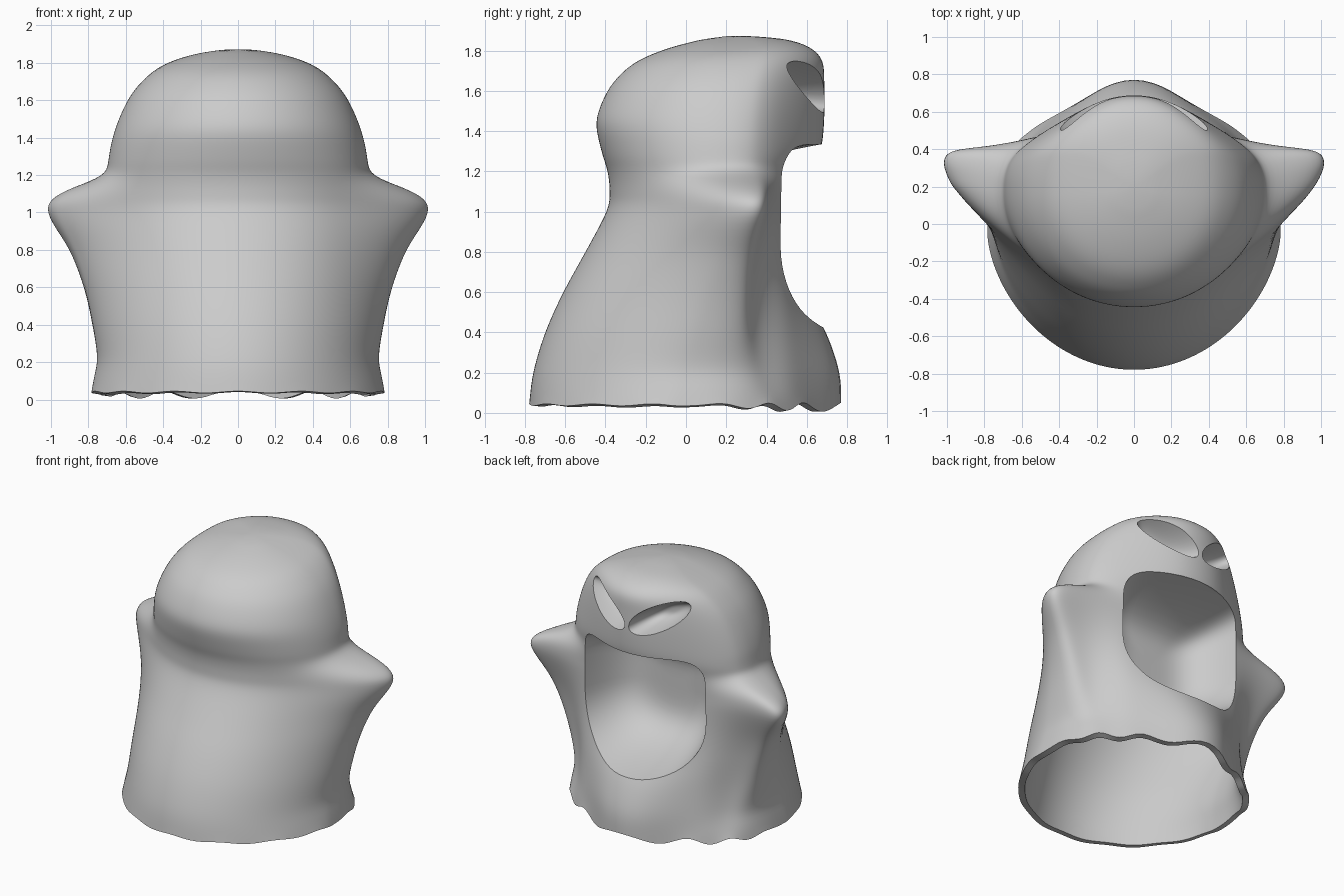
import bpy, bmesh, math
from mathutils import Vector
from mathutils.bvhtree import BVHTree

cube = bpy.data.objects.get("Cube")
if cube:
    bpy.data.objects.remove(cube)

grey = bpy.data.materials.new("cloth grey")
grey.use_nodes = True
grey.diffuse_color = (0.6, 0.6, 0.6, 1)
grey.node_tree.nodes["Principled BSDF"].inputs["Base Color"].default_value = (0.6, 0.6, 0.6, 1)

# Rows of the sheet: height, half width, front y, back centre y, back corner y, arm reach
ROWS = [
    (0.04, .785, -.78, .78, .61, 0), (0.2, .752, -.76, .77, .57, 0),
    (0.4, .735, -.70, .70, .53, .05), (0.6, .715, -.61, .59, .53, .12),
    (0.8, .70, -.50, .53, .53, .215), (1.0, .70, -.395, .52, .52, .335),
    (1.1, .70, -.38, .54, .51, .27), (1.2, .70, -.39, .60, .49, .03),
    (1.3, .69, -.42, .67, .48, 0), (1.45, .655, -.447, .69, .47, 0),
    (1.6, .585, -.40, .69, .46, 0), (1.7, .50, -.33, .68, .44, 0),
    (1.77, .40, -.23, .62, .42, 0), (1.82, .25, -.08, .50, .38, 0),
    (1.85, .10, .08, .32, .28, 0),
]
COLS, STEPS = 80, 3


def spline(a, b, c, d, t):
    return b + .5 * t * (c - a + t * (2*a - 5*b + 4*c - d + t * (3*(b - c) + d - a)))


def smooth_rows():
    out = []
    for i in range(len(ROWS) - 1):
        quad = [ROWS[min(max(i + k, 0), len(ROWS) - 1)] for k in (-1, 0, 1, 2)]
        for s in range(STEPS):
            out.append([spline(*v, s / STEPS) for v in zip(*quad)])
    return out + [list(ROWS[-1])]


def sheet_point(row, i, hem):
    z, w, front, back, corner, arm = row
    t = math.tau * i / COLS
    c, s = math.cos(t), math.sin(t)
    mid = -.05 + .22 * min(z, 1)
    if s > 0:
        # squarish back with a central bulge and a fold beside it
        x = w * math.copysign(abs(c) ** .75, c)
        y = mid + (corner - mid) * s ** .75
        width = .28 + .18 * min(z / .6, 1)
        y += (back - corner) * math.exp(-(x / width) ** 2) * min(1, s * 3)
        fold = math.sin(math.pi * min(max(z / 1.25, 0), 1))
        y -= .06 * fold * math.exp(-((abs(x) - .61) / .08) ** 2)
    else:
        x = w * c
        y = mid - (mid - front) * (-s) ** (1 + .18 * max(0, 1 - z))
    # stubby arms drawn out of the sides
    a = math.degrees(math.atan2(s, abs(c))) - 18
    pull = arm * math.exp(-abs(a / (38 if a < 0 else 24)) ** 2.4)
    x += math.copysign(pull, c)
    y += pull * .2
    # wavy hem and tilted crown
    if hem:
        z += (.006 + .022 * max(0, s)) * math.cos(14 * (t - math.pi / 2)) - .012 * max(0, s)
    z += .07 * y * min(max((z - 1.4) / .3, 0), 1)
    return x, y, z


def make_object(name, bm):
    bmesh.ops.recalc_face_normals(bm, faces=bm.faces)
    mesh = bpy.data.meshes.new(name)
    bm.to_mesh(mesh)
    bm.free()
    mesh.materials.append(grey)
    obj = bpy.data.objects.new(name, mesh)
    bpy.context.collection.objects.link(obj)
    return obj


def bridge(bm, rings, tip):
    for lo, hi in zip(rings, rings[1:]):
        for i in range(len(lo)):
            k = (i + 1) % len(lo)
            bm.faces.new((lo[i], lo[k], hi[k], hi[i]))
    end = bm.verts.new(tip)
    last = rings[-1]
    for i in range(len(last)):
        bm.faces.new((last[i], last[(i + 1) % len(last)], end))


# Draped sheet
bm = bmesh.new()
bridge(bm, [[bm.verts.new(sheet_point(r, i, j == 0)) for i in range(COLS)]
            for j, r in enumerate(smooth_rows())], (0, .2, 1.872))
sheet = make_object("draped_sheet", bm)
mod = sheet.modifiers.new("smooth", 'SUBSURF')
mod.levels = mod.render_levels = 1
surface = BVHTree.FromObject(sheet, bpy.context.evaluated_depsgraph_get())
mod = sheet.modifiers.new("thickness", 'SOLIDIFY')
mod.thickness, mod.offset = .045, -1

cutters, pockets = [], []


def opening(name, loop, floor_y, steepness):
    """Cut a hole through the back of the sheet and line it with a hollow."""
    bm = bmesh.new()
    face = bm.faces.new([bm.verts.new((x, .3, z)) for x, z in loop])
    ext = bmesh.ops.extrude_face_region(bm, geom=[face])
    bmesh.ops.translate(bm, vec=Vector((0, .8, 0)),
                        verts=[v for v in ext["geom"] if isinstance(v, bmesh.types.BMVert)])
    cutter = make_object(name + "_cutter", bm)
    cutter.hide_render = True
    cutters.append(cutter)
    m = sheet.modifiers.new("cut", 'BOOLEAN')
    m.operation, m.solver, m.object = 'DIFFERENCE', 'EXACT', cutter

    cx = sum(p[0] for p in loop) / len(loop)
    cz = sum(p[1] for p in loop) / len(loop)
    rim = [surface.ray_cast(Vector((x, 2, z)), Vector((0, -1, 0)))[0].y for x, z in loop]
    bm = bmesh.new()
    rings = []
    for j in range(14):
        s = math.cos(j / 14 * math.pi / 2)
        depth = 1 - s ** steepness
        rings.append([bm.verts.new((cx + (x - cx) * s, y + (floor_y - y) * depth,
                                    cz + (z - cz) * s)) for (x, z), y in zip(loop, rim)])
    bridge(bm, rings, (cx, floor_y, cz))
    pockets.append(make_object(name + "_lining", bm))


# Wide mouth: flat top, rounded bottom
mouth = []
for i in range(64):
    t = math.tau * i / 64
    c, s = math.cos(t), math.sin(t)
    p = .3 if s > 0 else .9
    mouth.append((.49 * math.copysign(abs(c) ** p, c),
                  .88 + .455 * math.copysign(abs(s) ** p, s)))
opening("mouth", mouth, .14, 4.5)

# Slanted eye sockets
for side, label in ((1, "left_eye"), (-1, "right_eye")):
    eye = []
    for i in range(32):
        t = math.tau * i / 32
        u, v = .21 * math.cos(t), .09 * math.sin(t)
        eye.append((side * (.205 + u * math.cos(.5) - v * math.sin(.5)),
                    1.62 + u * math.sin(.5) + v * math.cos(.5)))
    opening(label, eye, .45, 3)

# Apply the modifiers, drop the cutters and smooth everything
bpy.ops.object.select_all(action='DESELECT')
sheet.select_set(True)
bpy.context.view_layer.objects.active = sheet
for m in list(sheet.modifiers):
    bpy.ops.object.modifier_apply(modifier=m.name)
for c in cutters:
    bpy.data.objects.remove(c)
for p in pockets:
    p.select_set(True)
bpy.ops.object.shade_smooth_by_angle(angle=math.radians(40))
